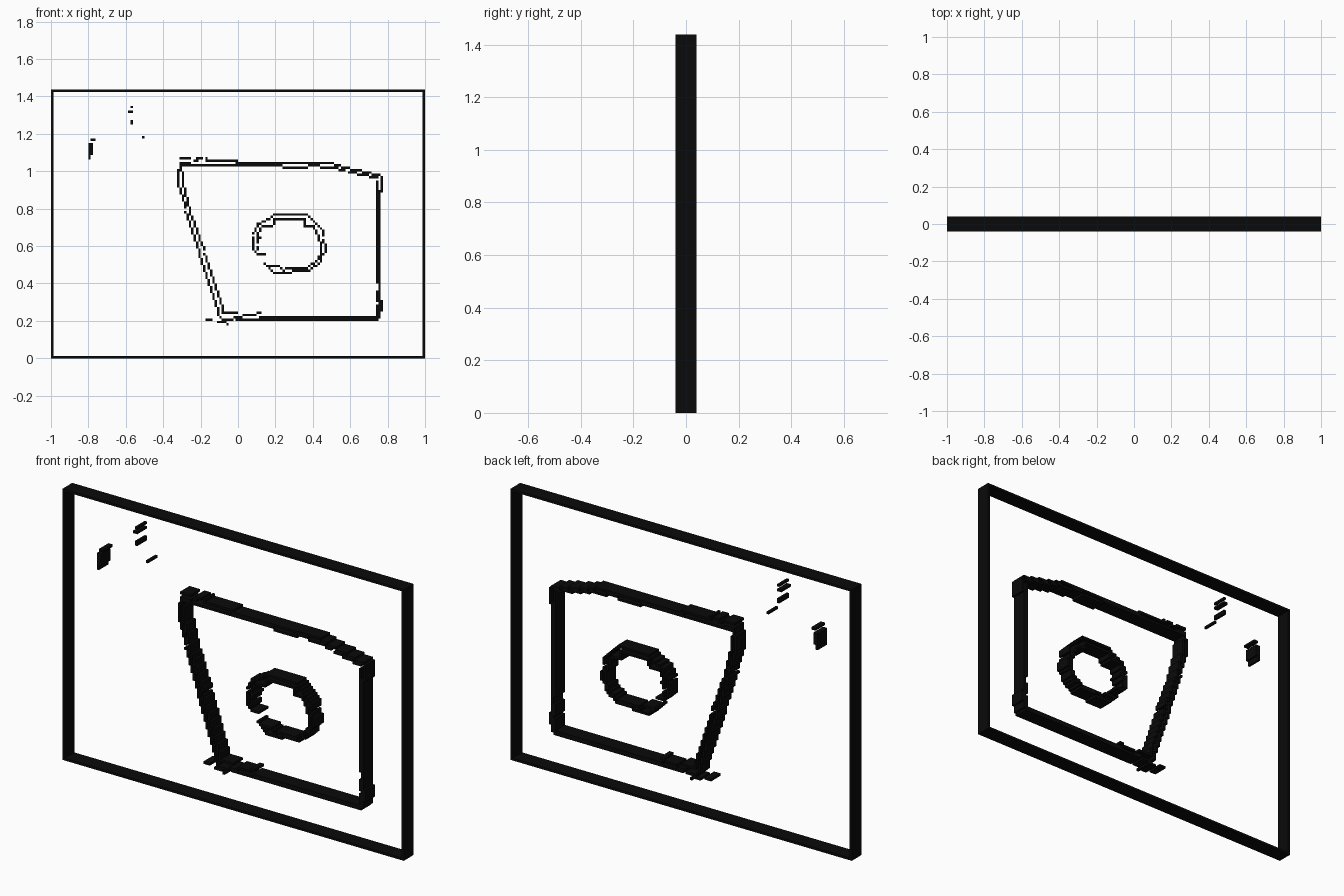
import bpy, bmesh

if "Cube" in bpy.data.objects:
    bpy.data.objects.remove(bpy.data.objects["Cube"])

C = 0.0125          # cell size of the stepped line work
NX, NZ = 160, 115   # cells across and up
D = 0.04            # half depth


def line_cells(points):
    """Cells under a polyline of (x, z) points given in hundredths."""
    cells = set()
    pts = [(x / 100, z / 100) for x, z in points]
    for (x0, z0), (x1, z1) in zip(pts, pts[1:] or pts):
        n = max(1, round(max(abs(x1 - x0), abs(z1 - z0)) / C))
        for k in range(n + 1):
            t = k / n
            cells.add((int((x0 + (x1 - x0) * t + 1) // C), int((z0 + (z1 - z0) * t) // C)))
    return cells


def build(name, cells, mat):
    """Extrude a set of cells through the depth, with walls only on the outline."""
    bm = bmesh.new()
    cache = {}

    def v(i, y, j):
        if (i, y, j) not in cache:
            cache[i, y, j] = bm.verts.new((i * C - 1, y * D, j * C))
        return cache[i, y, j]

    for i, j in sorted(cells):
        ring = [(i, j), (i + 1, j), (i + 1, j + 1), (i, j + 1)]
        bm.faces.new([v(a, -1, b) for a, b in ring])
        bm.faces.new([v(a, 1, b) for a, b in reversed(ring)])
        for k, (di, dj) in enumerate([(0, -1), (1, 0), (0, 1), (-1, 0)]):
            if (i + di, j + dj) not in cells:
                p, q = ring[k], ring[(k + 1) % 4]
                bm.faces.new([v(p[0], -1, p[1]), v(p[0], 1, p[1]), v(q[0], 1, q[1]), v(q[0], -1, q[1])])
    me = bpy.data.meshes.new(name)
    bm.to_mesh(me)
    bm.free()
    me.materials.append(mat)
    bpy.context.collection.objects.link(bpy.data.objects.new(name, me))


def build_lines(name, lines, mat):
    build(name, set().union(*(line_cells(l) for l in lines)), mat)


black = bpy.data.materials.new("black")
black.diffuse_color = (0.003, 0.003, 0.003, 1)
black.use_nodes = True
black.node_tree.nodes["Principled BSDF"].inputs["Base Color"].default_value = black.diffuse_color

# Rectangular border
build("border_frame", {(i, j) for i in range(NX) for j in range(NZ)
                       if i in (0, NX - 1) or j in (0, NZ - 1)}, black)

# Top edge, double stroke
build_lines("panel_top_edge", [
    [(-31, 107), (-25, 107)], [(-31, 105), (-25, 105), (-22, 105.5)],
    [(-16.5, 107)], [(-22, 107), (-20, 107)],
    [(-17, 106), (-1, 105.8)], [(-1, 104.6), (49, 104.6), (57, 102), (70, 99.3), (77, 97.5)],
    [(-31, 103.3), (23, 103.3)], [(24, 102), (37, 102)],
    [(38, 103), (51, 102), (64, 98.5), (75, 96.5)]], black)

# Right edge, double stroke
build_lines("panel_right_edge", [
    [(77.3, 96.5), (77.3, 89)], [(76, 90), (76, 22)], [(75, 82), (75, 40)],
    [(74, 95), (74, 89)], [(75, 89), (75, 82)],
    [(77.3, 31), (77.3, 25.5)], [(74, 36), (74, 31)], [(74, 28), (74, 23)]], black)

# Bottom edge, double stroke
build_lines("panel_bottom_edge", [
    [(-2, 22), (6, 23), (12, 24)], [(12, 22.4), (76, 22.4)],
    [(0, 20.5), (12, 20.5)], [(12, 21.2), (74, 21.2)],
    [(33, 20), (41, 20)], [(67, 20), (75, 20)],
    [(-16.5, 20), (-14, 21)], [(-11, 19.2), (-5, 18.6)],
    [(-10, 24), (-1, 24)], [(-9, 21.5), (-4, 20.5), (0, 22)]], black)

# Slanted left edge, double stroke
build_lines("panel_left_edge", [
    [(-31, 102.5), (-32.3, 97.5), (-32, 94), (-28, 80), (-22, 61), (-17, 45), (-10, 23.5)],
    [(-30, 101), (-28.5, 90), (-25, 77), (-20.5, 64), (-15, 48.5), (-7.5, 25)]], black)

# Round opening with a gap at lower left
build_lines("round_opening", [
    [(14, 60 - 4.5), (10.5, 55.5), (8.3, 58), (8.3, 65), (10.5, 71.5), (17, 75), (19.5, 76.5),
     (37, 76.5), (45, 69), (47, 58.5), (44, 51.5), (37, 46.5), (19.5, 46), (14.5, 51)],
    [(10, 58.5), (10, 64), (12.5, 65)], [(10.5, 66), (13, 70.5), (18.5, 71)], [(19, 72), (19, 75)],
    [(19.5, 75), (36, 75)], [(36, 75), (36, 71), (40.5, 70.5), (43, 66), (45, 58.5), (42, 52),
     (36, 47.8), (24, 47.5), (22, 49.5), (17.5, 49.5)]], black)

# Small flecks in the upper left corner
build_lines("corner_flecks", [
    [(-78.2, 116.5), (-76.6, 116.5)], [(-78, 115), (-78, 109.5)], [(-79.4, 115), (-79.4, 107)],
    [(-57.7, 132.5), (-56.5, 132.5), (-56.5, 134)], [(-56.5, 127), (-56.5, 125.5)],
    [(-51, 117.8)]], black)
